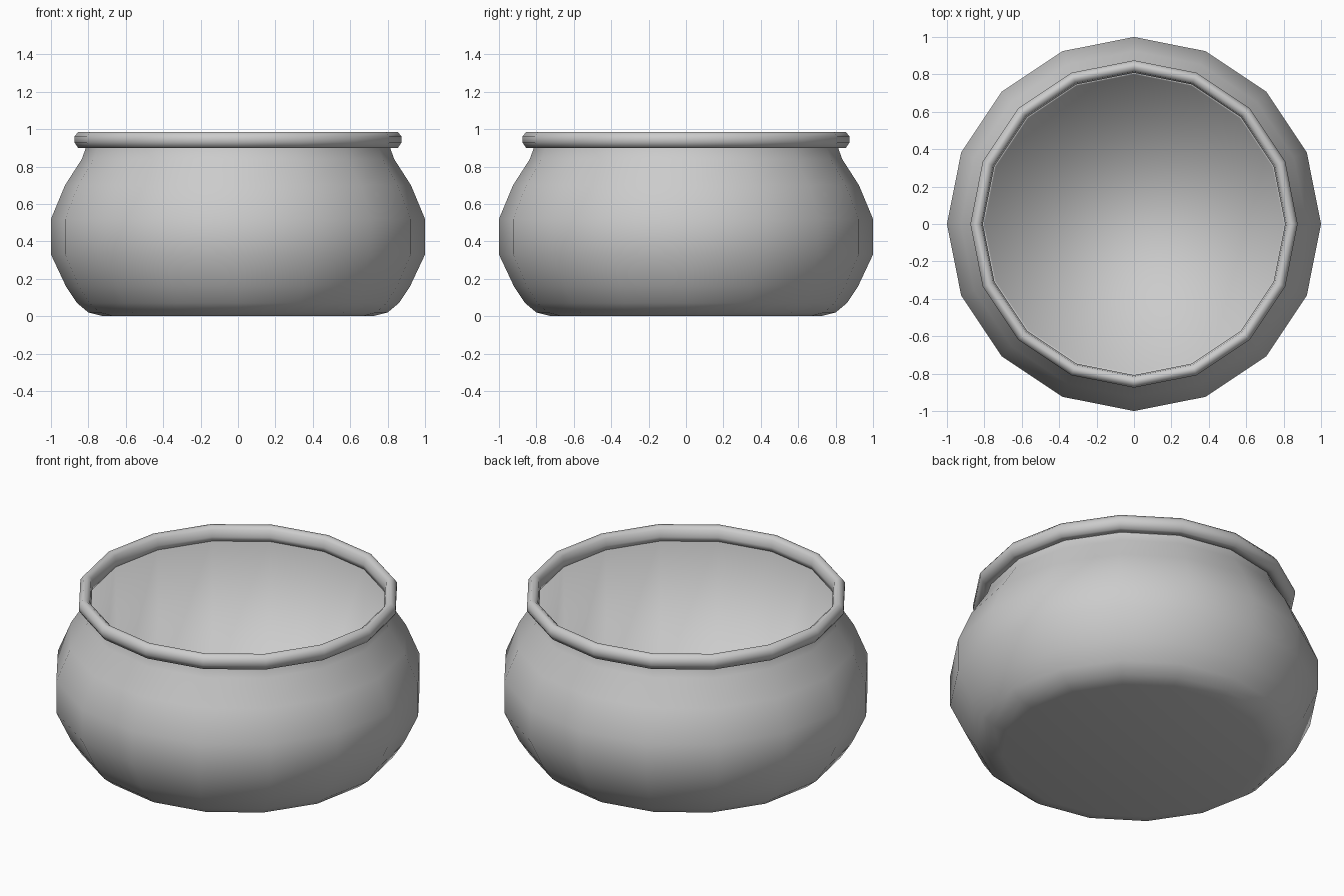
import bpy, bmesh
from math import cos, sin, tau

SIDES = 16

cube = bpy.data.objects.get("Cube")
if cube:
    bpy.data.objects.remove(cube, do_unlink=True)

# Single plain grey
grey = bpy.data.materials.new("plain grey")
grey.use_nodes = True
colour = (0.6, 0.6, 0.6, 1)
grey.diffuse_color = colour
grey.node_tree.nodes["Principled BSDF"].inputs["Base Color"].default_value = colour


def lathe(name, profile, closed=False):
    """Turn a (radius, height) profile round z; open profiles get flat end caps."""
    bm = bmesh.new()
    rings = [[bm.verts.new((r * cos(tau * i / SIDES), r * sin(tau * i / SIDES), z))
              for i in range(SIDES)] for r, z in profile]
    pairs = list(zip(rings, rings[1:]))
    if closed:
        pairs.append((rings[-1], rings[0]))
    else:
        bm.faces.new(rings[0][::-1])
        bm.faces.new(rings[-1])
    for low, high in pairs:
        for i in range(SIDES):
            j = (i + 1) % SIDES
            bm.faces.new((low[i], low[j], high[j], high[i]))
    bmesh.ops.recalc_face_normals(bm, faces=bm.faces)
    for f in bm.faces:
        f.smooth = True
    mesh = bpy.data.meshes.new(name)
    bm.to_mesh(mesh)
    bm.free()
    mesh.materials.append(grey)
    obj = bpy.data.objects.new(name, mesh)
    bpy.context.collection.objects.link(obj)
    return obj


# Rounded outer wall, neck, then straight inner wall down to the floor
lathe("pot_body", [
    (0.72, 0.0), (0.80, 0.02), (0.86, 0.07), (0.92, 0.16), (1.0, 0.33),
    (1.0, 0.52), (0.925, 0.70), (0.835, 0.84), (0.81, 0.91),
    (0.81, 0.93), (0.80, 0.06),
])

# Rolled lip round the mouth
lathe("rim", [
    (0.81, 0.90), (0.855, 0.90), (0.875, 0.93), (0.875, 0.96),
    (0.855, 0.985), (0.835, 0.985), (0.815, 0.97), (0.808, 0.93),
], closed=True)
